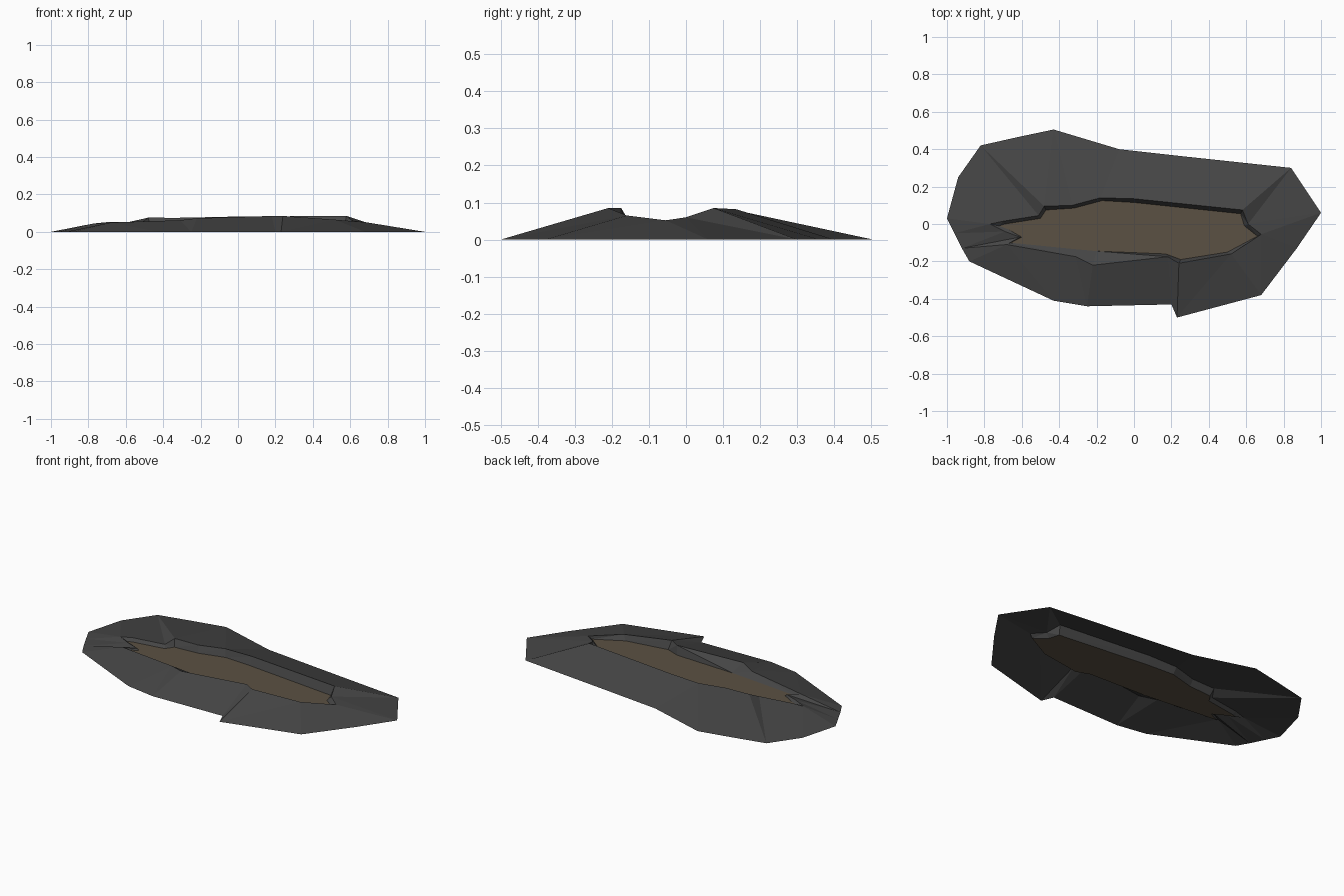
import bpy, bmesh

if "Cube" in bpy.data.objects:
    bpy.data.objects.remove(bpy.data.objects["Cube"])

MUD_Z = 0.035

def material(name, rgb):
    m = bpy.data.materials.new(name)
    m.diffuse_color = (*rgb, 1)
    m.use_nodes = True
    m.node_tree.nodes["Principled BSDF"].inputs["Base Color"].default_value = m.diffuse_color
    return m

rock = material("dark grey rock", (0.06, 0.06, 0.06))
mud = material("muddy brown", (0.105, 0.083, 0.056))

# Spokes round the pool: outer foot x,y | crest x,y,z | pool edge x,y
spokes = [
    (-1.00, .03, -.77, .00, .045, -.72, -.01),
    (-.94, .25, -.70, .015, .052, -.69, .00),
    (-.82, .42, -.51, .045, .052, -.50, .03),
    (-.62, .465, -.48, .095, .076, -.47, .075),
    (-.43, .505, -.33, .10, .075, -.32, .085),
    (-.08, .40, -.18, .14, .078, -.17, .125),
    (.28, .36, .00, .135, .082, .00, .115),
    (.84, .30, .58, .075, .085, .57, .055),
    (1.00, .06, .61, .00, .06, .59, -.01),
    (.87, -.13, .68, -.055, .052, .66, -.065),
    (.68, -.38, .52, -.16, .065, .50, -.15),
    (.23, -.50, .24, -.21, .085, .25, -.19),
    (.20, -.43, .18, -.175, .085, .17, -.16),
    (-.25, -.44, -.22, -.22, .073, -.20, -.145),
    (-.43, -.41, -.31, -.175, .062, -.31, -.135),
    (-.88, -.20, -.68, -.11, .05, -.66, -.10),
    (-.92, -.13, -.61, -.07, .045, -.60, -.07),
    (-.96, -.05, -.69, -.04, .045, -.67, -.03),
]

def finish(bm, name, mat):
    me = bpy.data.meshes.new(name)
    bm.to_mesh(me)
    bm.free()
    me.materials.append(mat)
    ob = bpy.data.objects.new(name, me)
    bpy.context.collection.objects.link(ob)
    return ob

# Rocky bank: outer slope up to the crest, then a steep inner wall
bm = bmesh.new()
rows = [[bm.verts.new(p) for p in ((a, b, 0), (c, d, e), (f, g, MUD_Z))]
        for a, b, c, d, e, f, g in spokes]
for i, row in enumerate(rows):
    nxt = rows[(i + 1) % len(rows)]
    for k in range(2):
        bm.faces.new((row[k], row[k + 1], nxt[k + 1], nxt[k]))
bmesh.ops.triangulate(bm, faces=bm.faces[:])
bmesh.ops.recalc_face_normals(bm, faces=bm.faces[:])
if sum(f.normal.z for f in bm.faces) < 0:
    bmesh.ops.reverse_faces(bm, faces=bm.faces[:])
finish(bm, "rock_bank", rock)

# Flat mud surface filling the hollow
bm = bmesh.new()
face = bm.faces.new([bm.verts.new((s[5], s[6], MUD_Z)) for s in spokes])
face.normal_update()
if face.normal.z < 0:
    face.normal_flip()
bmesh.ops.triangulate(bm, faces=bm.faces[:])
finish(bm, "mud_surface", mud)
